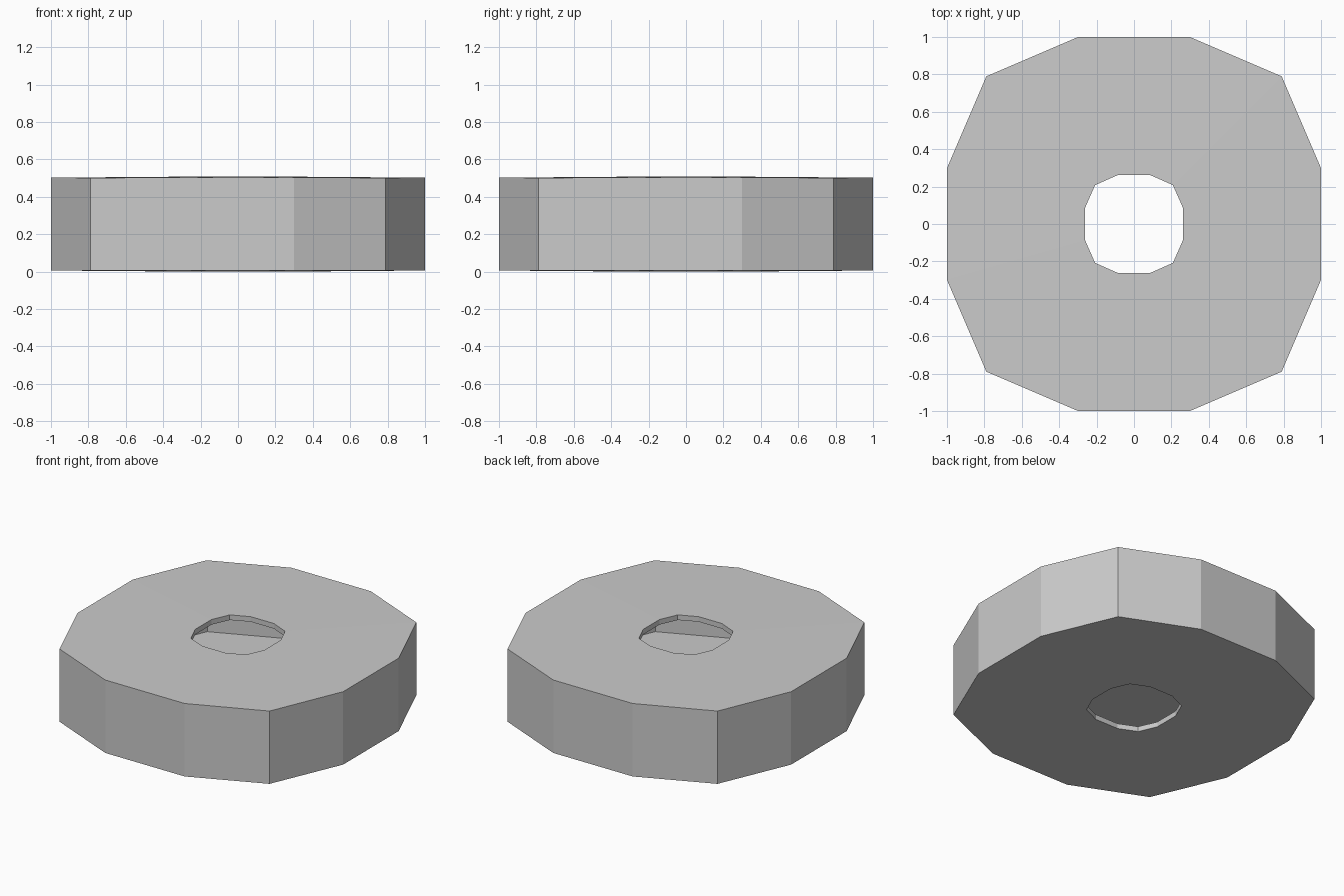
import bpy, bmesh

if "Cube" in bpy.data.objects:
    bpy.data.objects.remove(bpy.data.objects["Cube"])

T = 0.035      # shell thickness
H = 0.508      # overall height

def ring(bm, pts, z):
    """Twelve-sided ring from one quarter of its corners, turned four times."""
    verts = []
    for _ in range(4):
        verts += [bm.verts.new((x, y, z)) for x, y in pts]
        pts = [(-y, x) for x, y in pts]
    return verts

outer = [(0.987, 0.296), (0.78, 0.78), (0.296, 0.987)]
hole = [(0.261, 0.088), (0.208, 0.208), (0.088, 0.261)]
low, high = T / 2, H - T / 2

# Hollow drum: bottom plate, outer wall, top plate
bm = bmesh.new()
rings = [ring(bm, hole, low), ring(bm, outer, low),
         ring(bm, outer, high), ring(bm, hole, high)]
for a, b in zip(rings, rings[1:]):
    for i in range(12):
        j = (i + 1) % 12
        bm.faces.new((a[i], a[j], b[j], b[i]))

mesh = bpy.data.meshes.new("hollow_ring")
bm.to_mesh(mesh)
bm.free()
obj = bpy.data.objects.new("hollow_ring", mesh)
bpy.context.collection.objects.link(obj)

# Give the shell its thin wall, visible at the rim of the hole
solid = obj.modifiers.new("wall_thickness", 'SOLIDIFY')
solid.thickness = T
solid.offset = 0
